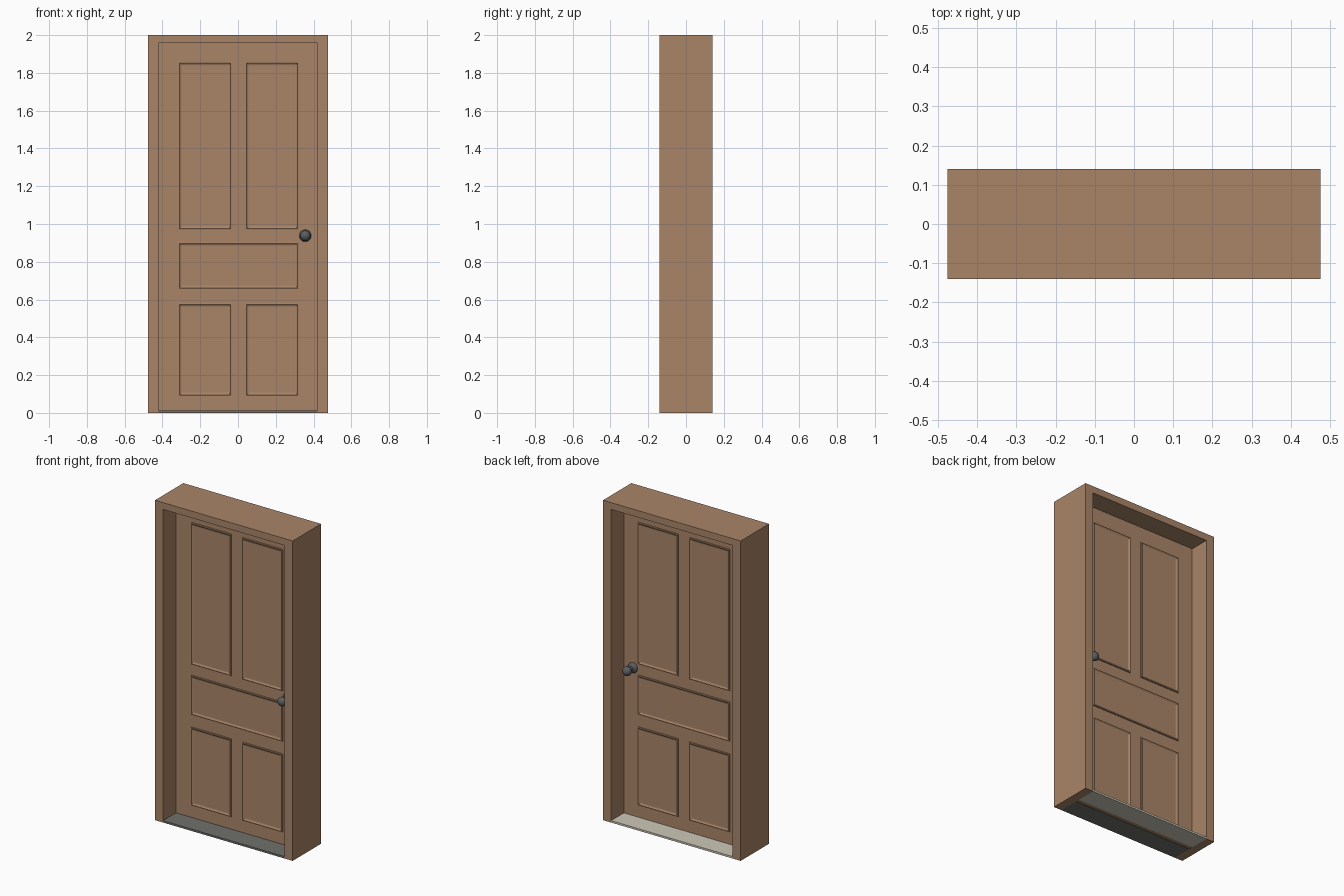
import bpy, bmesh, math
from mathutils import Matrix

if "Cube" in bpy.data.objects:
    bpy.data.objects.remove(bpy.data.objects["Cube"])


def material(name, rgb):
    m = bpy.data.materials.new(name)
    m.diffuse_color = (*rgb, 1)
    m.use_nodes = True
    m.node_tree.nodes["Principled BSDF"].inputs["Base Color"].default_value = m.diffuse_color
    return m


WOOD = material("brown wood", (0.40, 0.235, 0.138))
SILL_DARK = material("dark grey sill", (0.16, 0.16, 0.15))
SILL_LIGHT = material("light stone sill", (0.62, 0.58, 0.48))
METAL = material("grey metal", (0.10, 0.11, 0.115))


def finish(name, bm, mat):
    bmesh.ops.recalc_face_normals(bm, faces=bm.faces)
    me = bpy.data.meshes.new(name)
    bm.to_mesh(me)
    bm.free()
    me.materials.append(mat)
    ob = bpy.data.objects.new(name, me)
    bpy.context.collection.objects.link(ob)
    return ob


def box(name, x, y, z, mat):
    bm = bmesh.new()
    bmesh.ops.create_cube(bm, size=1)
    for v in bm.verts:
        v.co = [lo + (c + 0.5) * (hi - lo) for c, (lo, hi) in zip(v.co, (x, y, z))]
    return finish(name, bm, mat)


X, XI, Y, TOP = 0.476, 0.42, 0.14, 1.957
DF, DB = -0.012, 0.014  # door faces

# Frame: two jambs and a head
for side, s in (("left", -1), ("right", 1)):
    box(side + "_jamb", sorted((s * XI, s * X)), (-Y, Y), (0, TOP), WOOD)
box("head_jamb", (-X, X), (-Y, Y), (TOP, 2), WOOD)

# Door leaf
box("door_leaf", (-XI, XI), (DF, DB), (0.002, TOP), WOOD)

# Sill: dark outside half, light inside half
box("front_sill", (-XI, XI), (-Y, DF), (0, 0.012), SILL_DARK)
box("back_sill", (-XI, XI), (DB, Y), (0, 0.012), SILL_LIGHT)


# Panel moulding: rectangular rings stepping up, then sloping in to the field
def moulding(name, x0, x1, z0, z1, y, out):
    bm = bmesh.new()
    rings = []
    for inset, h in ((0, -0.001), (0, 0.006), (0.005, 0.008), (0.013, 0.003), (0.018, 0.002)):
        a, b, c, d = x0 + inset, x1 - inset, z0 + inset, z1 - inset
        rings.append([bm.verts.new((px, y + out * h, pz))
                      for px, pz in ((a, c), (b, c), (b, d), (a, d))])
    for r, q in zip(rings, rings[1:]):
        for i in range(4):
            j = (i + 1) % 4
            bm.faces.new((r[i], r[j], q[j], q[i]))
    bm.faces.new(rings[-1])
    bm.faces.new(rings[0])
    finish(name, bm, WOOD)


PANELS = {
    "top_left": (-0.314, -0.035, 0.972, 1.857),
    "top_right": (0.041, 0.32, 0.972, 1.857),
    "middle": (-0.314, 0.32, 0.657, 0.902),
    "bottom_left": (-0.314, -0.035, 0.09, 0.578),
    "bottom_right": (0.041, 0.32, 0.09, 0.578),
}

# Knob profile: radius and distance from the door face
PROFILE = [(0.032, 0), (0.032, 0.004), (0.026, 0.012), (0.012, 0.018), (0.011, 0.036)]
PROFILE += [(0.028 * math.sin(t), 0.06 - 0.026 * math.cos(t))
            for t in [math.radians(a) for a in range(30, 180, 15)]]


def knob(name, x, z, y, out):
    bm = bmesh.new()
    pts = [(0, 0)] + PROFILE + [(0, 0.086)]
    vs = [bm.verts.new((r, 0, h)) for r, h in pts]
    es = [bm.edges.new(p) for p in zip(vs, vs[1:])]
    bmesh.ops.spin(bm, geom=vs + es, cent=(0, 0, 0), axis=(0, 0, 1),
                   angle=math.tau, steps=24, use_merge=True)
    bmesh.ops.remove_doubles(bm, verts=bm.verts, dist=1e-5)
    bm.transform(Matrix.Translation((x, y, z)) @ Matrix.Rotation(-out * math.pi / 2, 4, 'X'))
    ob = finish(name, bm, METAL)
    bpy.context.view_layer.objects.active = ob
    ob.select_set(True)
    bpy.ops.object.shade_smooth_by_angle(angle=math.radians(40))
    ob.select_set(False)


# Mouldings and knob on both faces of the door
for side, y, out in (("front", DF, -1), ("back", DB, 1)):
    for name, (x0, x1, z0, z1) in PANELS.items():
        moulding(f"{side}_{name}_panel", x0, x1, z0, z1, y, out)
    knob(side + "_knob", 0.356, 0.938, y, out)
